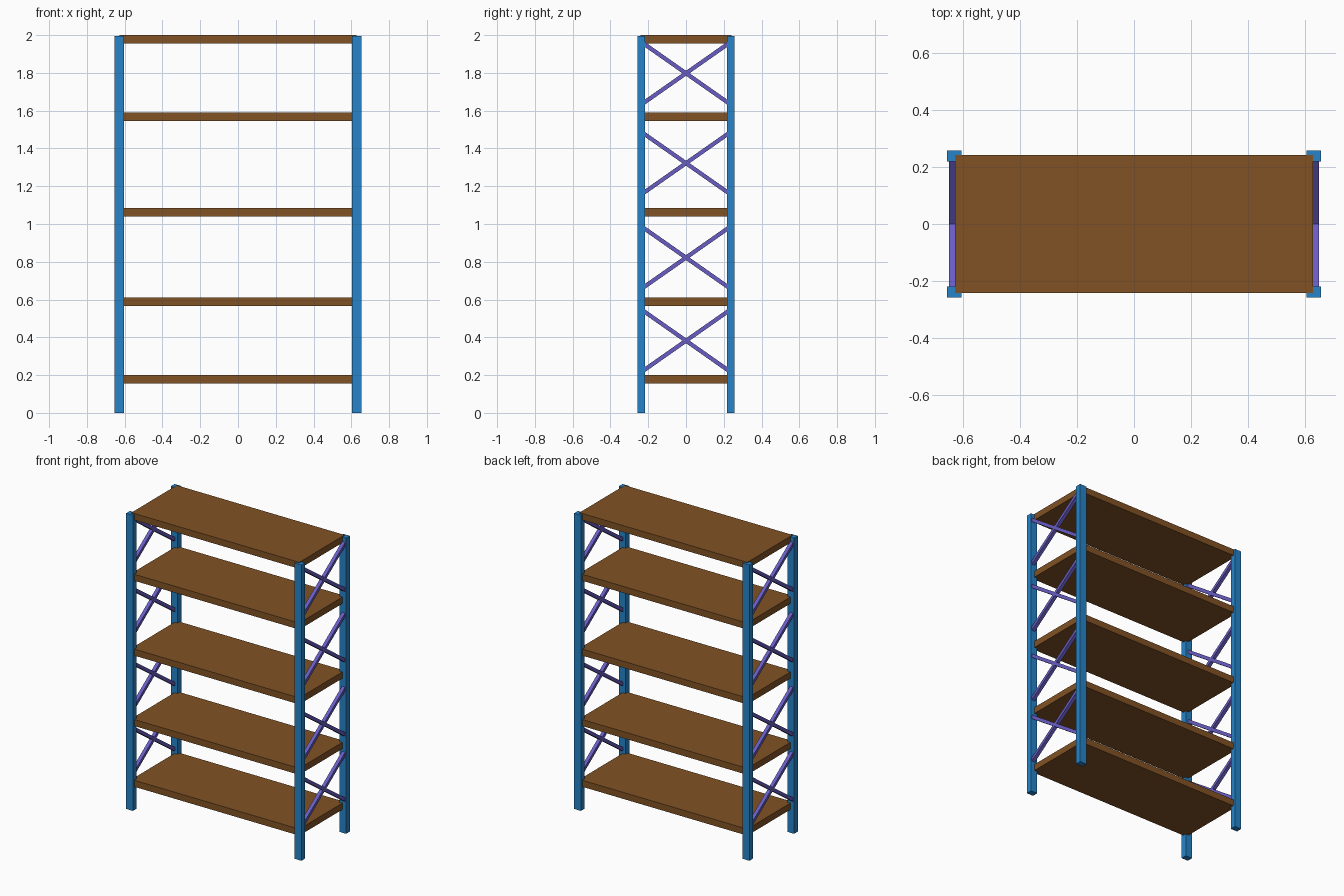
import bpy
import math

if "Cube" in bpy.data.objects:
    bpy.data.objects.remove(bpy.data.objects["Cube"])


def material(name, color):
    m = bpy.data.materials.new(name)
    m.diffuse_color = color
    m.use_nodes = True
    m.node_tree.nodes["Principled BSDF"].inputs["Base Color"].default_value = m.diffuse_color
    return m


BLUE = material("blue_steel", (0.02, 0.23, 0.58, 1))
BROWN = material("brown_board", (0.22, 0.085, 0.018, 1))
PURPLE = material("purple_steel", (0.14, 0.11, 0.55, 1))


def box(name, size, loc, mat, rot_x=0.0):
    bpy.ops.mesh.primitive_cube_add(size=1, location=loc, rotation=(rot_x, 0, 0))
    ob = bpy.context.object
    ob.name = name
    ob.scale = size
    ob.data.materials.append(mat)
    return ob


# Corner posts, just below the top board
POST_H = 1.995
for sx in (-1, 1):
    for sy in (-1, 1):
        name = ("front" if sy < 0 else "back") + ("_left" if sx < 0 else "_right") + "_post"
        box(name, (0.05, 0.04, POST_H), (sx * 0.629, sy * 0.238, POST_H / 2), BLUE)

# Shelf boards, listed by top height
THICK = 0.044
for i, top in enumerate((0.20, 0.61, 1.085, 1.59, 2.0)):
    box(f"shelf_{i + 1}", (1.253, 0.483, THICK), (0, 0, top - THICK / 2), BROWN)

# Crossed side braces
ANGLE = math.radians(35)
LENGTH = 0.46 / math.cos(ANGLE)
for side, sx in (("left", -1), ("right", 1)):
    for i, z in enumerate((0.382, 0.822, 1.322, 1.798)):
        for way, s in (("rising", 1), ("falling", -1)):
            box(f"{side}_{way}_brace_{i + 1}", (0.024, LENGTH, 0.022),
                (sx * 0.635, 0, z), PURPLE, s * ANGLE)
